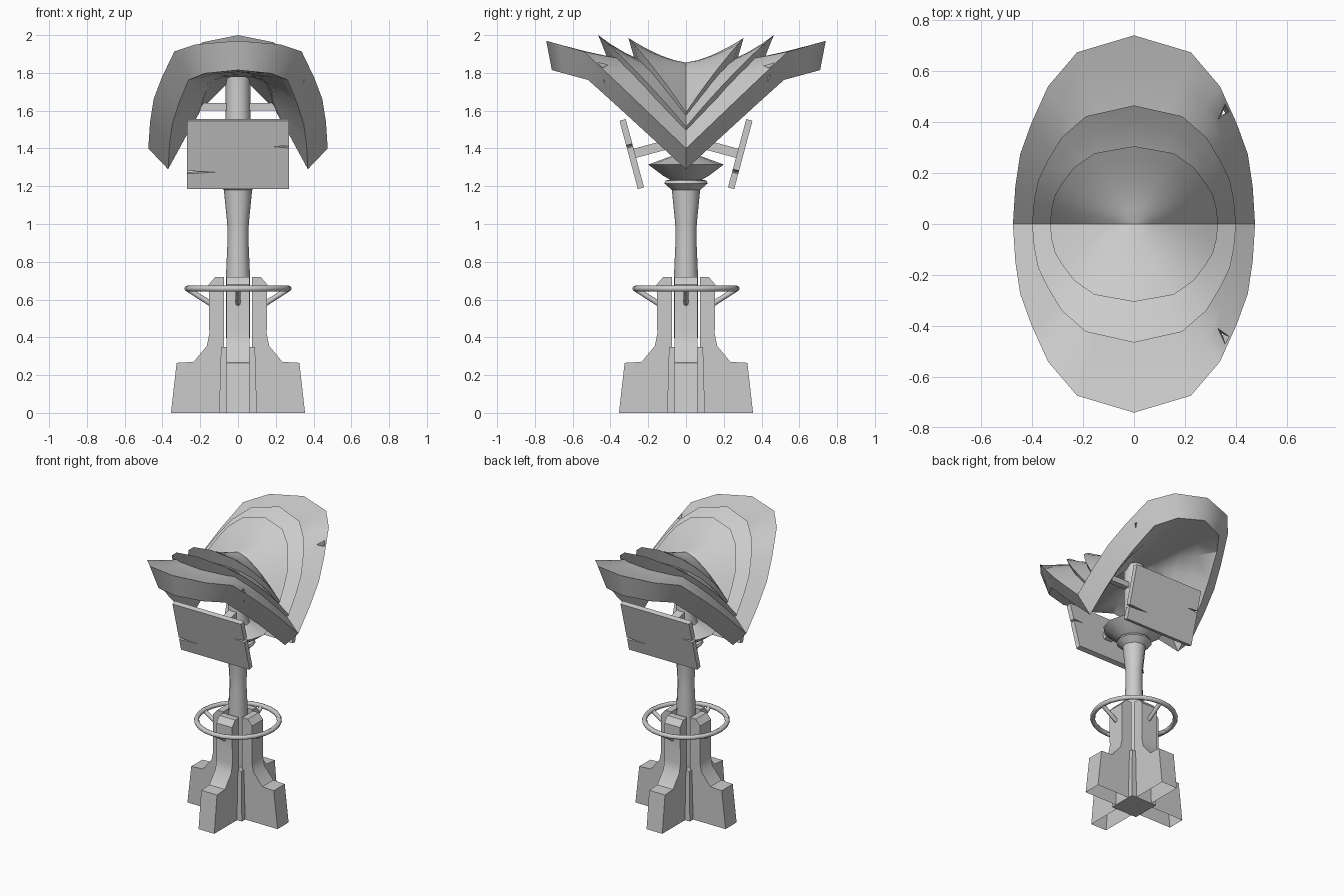
import bpy, bmesh, math
from mathutils import Vector, Matrix

old = bpy.data.objects.get("Cube")
if old:
    bpy.data.objects.remove(old, do_unlink=True)

GREY = (0.6, 0.6, 0.6, 1)
stone = bpy.data.materials.new("plain grey")
stone.diffuse_color = GREY
stone.use_nodes = True
stone.node_tree.nodes["Principled BSDF"].inputs["Base Color"].default_value = GREY


def finish(name, bm, smooth=None, matrix=None):
    bmesh.ops.recalc_face_normals(bm, faces=bm.faces)
    mesh = bpy.data.meshes.new(name)
    if matrix:
        bm.transform(matrix)
    bm.to_mesh(mesh)
    bm.free()
    mesh.materials.append(stone)
    obj = bpy.data.objects.new(name, mesh)
    bpy.context.collection.objects.link(obj)
    if smooth:
        activate(obj)
        bpy.ops.object.shade_smooth_by_angle(angle=math.radians(smooth))
    return obj


def activate(obj):
    bpy.ops.object.select_all(action="DESELECT")
    obj.select_set(True)
    bpy.context.view_layer.objects.active = obj


def hull(name, points, matrix=None):
    bm = bmesh.new()
    for p in points:
        bm.verts.new(p)
    bmesh.ops.convex_hull(bm, input=bm.verts)
    return finish(name, bm, matrix=matrix)


def box(name, lo, hi, matrix=None):
    return hull(name, [(x, y, z) for x in (lo[0], hi[0]) for y in (lo[1], hi[1])
                       for z in (lo[2], hi[2])], matrix)


def cut(obj, cutter):
    activate(obj)
    mod = obj.modifiers.new("notch", "BOOLEAN")
    mod.operation = "DIFFERENCE"
    mod.solver = "EXACT"
    mod.object = cutter
    bpy.ops.object.modifier_apply(modifier=mod.name)
    bpy.data.objects.remove(cutter, do_unlink=True)


def skin(bm, rings, closed=True):
    """Join successive vertex rings with quads."""
    loops = [[bm.verts.new(p) for p in ring] for ring in rings]
    for a, b in zip(loops, loops[1:]):
        for i in range(len(a)):
            j = (i + 1) % len(a)
            bm.faces.new((a[i], a[j], b[j], b[i]))
    return loops


def lathe(name, profile, sides, smooth):
    bm = bmesh.new()
    angles = [math.tau * i / sides for i in range(sides)]
    loops = skin(bm, [[(r * math.cos(t), r * math.sin(t), z) for t in angles] for r, z in profile])
    bm.faces.new(loops[0])
    bm.faces.new(loops[-1])
    return finish(name, bm, smooth)


# Pedestal: four radial legs, open underneath
LEG = [(0.075, 0), (0.355, 0), (0.325, 0.265), (0.235, 0.27), (0.165, 0.355),
       (0.152, 0.42), (0.155, 0.68), (0.12, 0.72), (0.075, 0.72)]
for n, side in enumerate(("left", "back", "right", "front")):
    turn = Matrix.Rotation(n * math.pi / 2, 4, "Z")
    bm = bmesh.new()
    rows = [[bm.verts.new((r, w, z)) for r, z in LEG] for w in (-0.062, 0.062)]
    for row in rows:
        bm.faces.new(row)
    for i in range(1, len(LEG)):
        j = (i + 1) % len(LEG)
        bm.faces.new((rows[0][i], rows[0][j], rows[1][j], rows[1][i]))
    finish(side + "_leg", bm, 30, turn)

    # Strut carrying the hoop
    bm = bmesh.new()
    a, b = Vector((0.14, 0, 0.575)), Vector((0.265, 0, 0.655))
    aim = (b - a).to_track_quat("Z", "Y").to_matrix().to_4x4()
    bmesh.ops.create_cone(bm, cap_ends=True, segments=8, radius1=0.014, radius2=0.014,
                          depth=(b - a).length, matrix=Matrix.Translation((a + b) / 2) @ aim)
    finish(side + "_strut", bm, 50, turn)

hull("pedestal_core", [(x * w, y * w, z) for x in (-1, 1) for y in (-1, 1)
                       for w, z in ((0.1, 0), (0.09, 0.35))])

bpy.ops.mesh.primitive_torus_add(major_radius=0.268, minor_radius=0.016, major_segments=24,
                                 minor_segments=8, location=(0, 0, 0.658))
hoop = bpy.context.object
hoop.name = "hoop"
hoop.data.materials.append(stone)
bpy.ops.object.shade_smooth_by_angle(angle=math.radians(50))

# Column with a flared collar and a wide crown
lathe("column", [(0.06, 0), (0.064, 0.72), (0.056, 0.9), (0.057, 1), (0.075, 1.18),
                 (0.115, 1.215), (0.108, 1.23), (0.085, 1.235), (0.12, 1.255), (0.2, 1.315),
                 (0.075, 1.36), (0.065, 1.4), (0.065, 1.795)], 12, 40)

# Canopy tiers: plan outline of one quarter, with the rise from side to end
PLAN = [(0, 1), (0.47, 0.91), (0.71, 0.73), (0.85, 0.53), (0.94, 0.37), (0.98, 0.2), (1, 0)]
HALF = PLAN + [(x, -y) for x, y in reversed(PLAN[:-1])]
OUTLINE = HALF + [(-x, y) for x, y in reversed(HALF[1:-1])]


def gentle(u):
    return u * (1.15 - 0.15 * u)


def arched(u):
    return min(1.24 * u, 0.9 + (u - 0.73) * 0.37)


def saddle_ring(size, side, end, rise):
    return [(x * size[0], y * size[1], side + (end - side) * rise(abs(y))) for x, y in OUTLINE]


def inner_rings(rim, centre, side_power, end_power):
    rings = []
    for s in (0.85, 0.7, 0.55, 0.4, 0.2):
        rings.append([(x * s, y * s, centre + (z - centre) *
                       s ** (side_power if z < centre else end_power)) for x, y, z in rim])
    return rings


def tier(name, rim, low, centre, powers, under, floor):
    bm = bmesh.new()
    top = inner_rings(rim, centre, *powers)
    loops = skin(bm, top[::-1] + [rim, low] + under)
    for loop, z in ((loops[0], centre), (loops[-1], floor)):
        hub = bm.verts.new((0, 0, z))
        for i in range(len(loop)):
            bm.faces.new((loop[i - 1], loop[i], hub))
    return finish(name, bm)


rim = saddle_ring((0.475, 0.74), 1.40, 1.97, arched)
low = saddle_ring((0.37, 0.71), 1.29, 1.815, arched)
vault = [saddle_ring((0.37 * s, 0.71 * s), side, end, arched)
         for s, side, end in ((0.75, 1.46, 1.805), (0.55, 1.59, 1.80),
                              (0.43, 1.70, 1.79), (0.25, 1.77, 1.78))]
outer = tier("canopy_outer_tier", rim, low, 1.85, (1.15, 2), vault, 1.778)

middle = tier("canopy_middle_tier", saddle_ring((0.40, 0.465), 1.515, 2.0, gentle),
              saddle_ring((0.35, 0.4), 1.45, 1.84, gentle), 1.82, (1, 2), [], 1.82 - 0.02)
inner = tier("canopy_inner_tier", saddle_ring((0.33, 0.305), 1.59, 1.985, gentle),
             saddle_ring((0.29, 0.26), 1.52, 1.83, gentle), 1.855, (1.5, 1.5), [], 1.82)

# Chips in the outer rim, on the left side only
for s in (-1, 1):
    cut(outer, hull("chip_cutter", [(0.37, 0.51 * s, 1.97), (0.42, 0.46 * s, 1.97),
                                    (0.31, 0.385 * s, 1.97), (0.345, 0.43 * s, 1.74)]))
for obj in (outer, middle, inner):
    activate(obj)
    bpy.ops.object.shade_smooth_by_angle(angle=math.radians(35))

# Crossbar under the canopy
box("crossbar", (-0.2, -0.02, 1.6), (0.2, 0.02, 1.64))

# Tilted sign boards with cracks, each on an arm
for name, angle in (("front", 0), ("back", math.pi)):
    place = (Matrix.Rotation(angle, 4, "Z") @ Matrix.Translation((0, -0.287, 1.37))
             @ Matrix.Rotation(math.radians(15), 4, "X"))
    board = box(name + "_board", (-0.27, -0.017, -0.187), (0.27, 0.017, 0.187), place)
    for edge, tip, z in ((0.29, 0.19, 0.045), (-0.29, -0.12, -0.095)):
        cut(board, hull("crack_cutter", [(x, y, z + h) for y in (-0.05, 0.05)
                                         for x, h in ((edge, 0.009), (edge, -0.009), (tip, 0))],
                        place))
    box(name + "_arm", (-0.03, 0.01, -0.025), (0.03, 0.28, 0.025), place)
